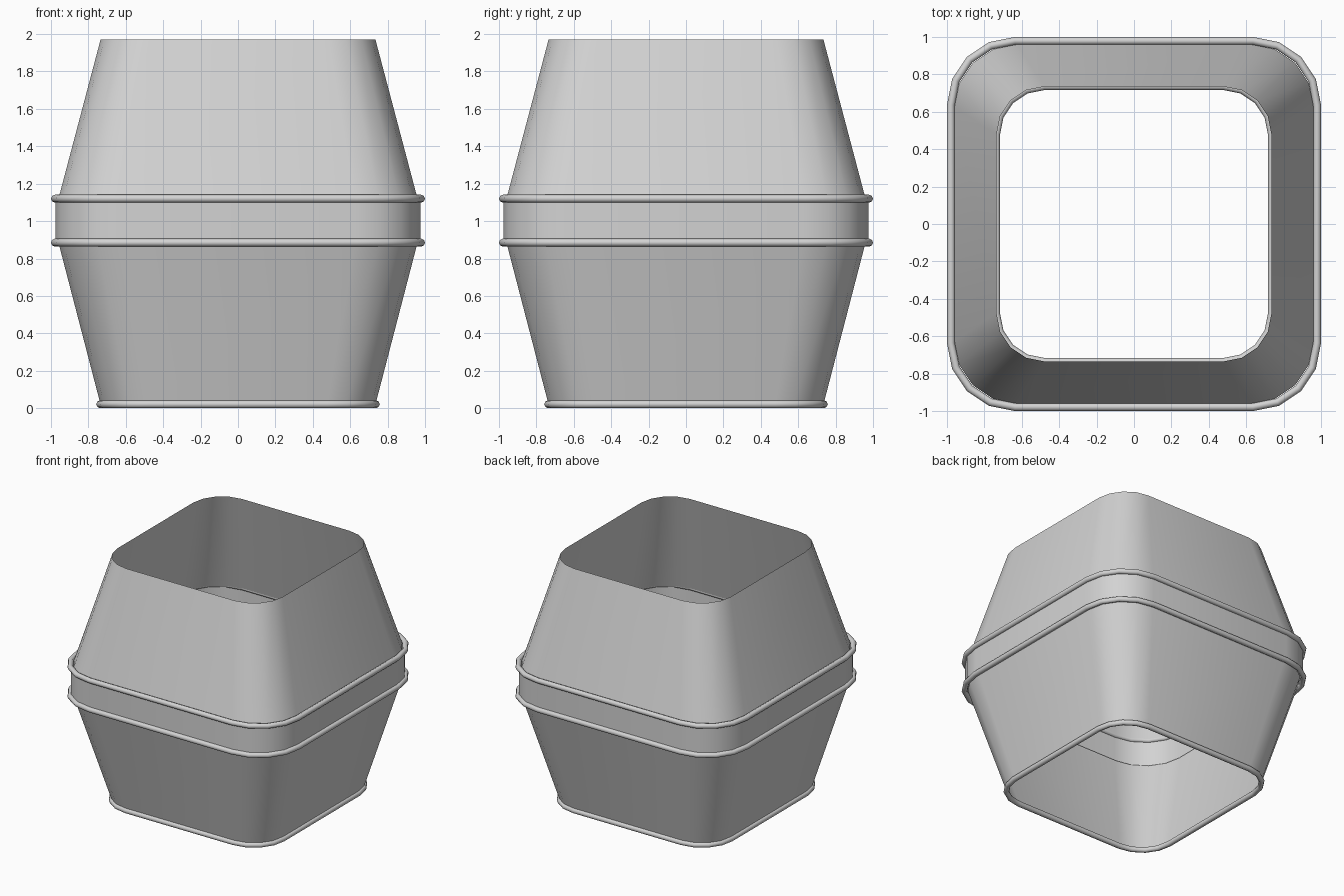
import bpy, math

cube = bpy.data.objects.get("Cube")
if cube:
    bpy.data.objects.remove(cube, do_unlink=True)

grey = bpy.data.materials.new("plain grey")
grey.use_nodes = True
colour = (0.65, 0.65, 0.65, 1)
grey.diffuse_color = colour
grey.node_tree.nodes["Principled BSDF"].inputs["Base Color"].default_value = colour

CORNER_STEPS = 4
CORNER_RATIO = 0.35


def rounded_square(half, z, corner=None):
    """Loop of points around a square with rounded corners."""
    radius = CORNER_RATIO * half if corner is None else corner
    points = []
    for quarter in range(4):
        middle = math.radians(45 + 90 * quarter)
        cx = math.copysign(half - radius, math.cos(middle))
        cy = math.copysign(half - radius, math.sin(middle))
        for step in range(CORNER_STEPS + 1):
            a = math.radians(90) * (quarter + step / CORNER_STEPS)
            points.append((cx + radius * math.cos(a), cy + radius * math.sin(a), z))
    return points


def loft(name, loops, closed=False):
    """Skin a list of equal loops, optionally joining last to first."""
    n = len(loops[0])
    verts = [p for loop in loops for p in loop]
    faces = []
    for i in range(len(loops) if closed else len(loops) - 1):
        j = (i + 1) % len(loops)
        for k in range(n):
            m = (k + 1) % n
            faces.append((i * n + k, i * n + m, j * n + m, j * n + k))
    mesh = bpy.data.meshes.new(name)
    mesh.from_pydata(verts, [], faces)
    mesh.materials.append(grey)
    obj = bpy.data.objects.new(name, mesh)
    bpy.context.collection.objects.link(obj)
    bpy.ops.object.select_all(action="DESELECT")
    obj.select_set(True)
    bpy.context.view_layer.objects.active = obj
    bpy.ops.object.shade_smooth_by_angle(angle=math.radians(50))
    return obj


def wall(name, low, high):
    """Open thin wall between two (half width, height) outlines."""
    loft(name, [rounded_square(*low), rounded_square(*high)])


def rim(name, half, z, thick=0.021, sides=8):
    """Round bead running around the rounded square."""
    corner = CORNER_RATIO * half
    loops = []
    for i in range(sides):
        a = math.tau * i / sides
        out = thick * math.cos(a)
        loops.append(rounded_square(half + out, z + thick * math.sin(a), corner + out))
    loft(name, loops, closed=True)


# Tapered walls and the upright band between them
wall("lower_wall", (0.735, 0.02), (0.96, 0.885))
wall("middle_band", (0.975, 0.885), (0.975, 1.12))
wall("upper_wall", (0.96, 1.12), (0.735, 1.97))

# Beads around the foot and both edges of the band
rim("foot_rim", 0.737, 0.021)
rim("lower_band_rim", 0.979, 0.885)
rim("upper_band_rim", 0.979, 1.12)
